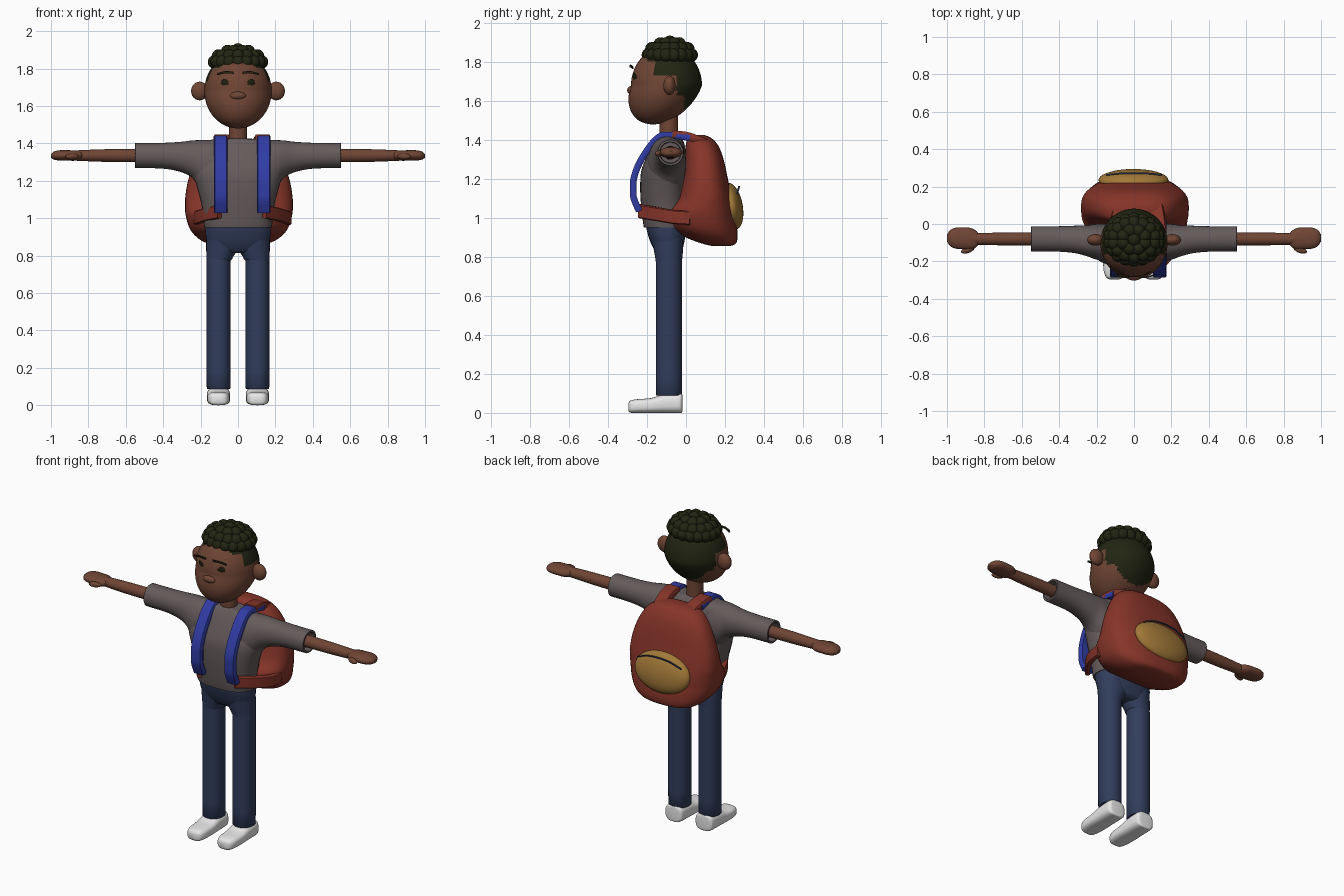
import bpy, bmesh, math
from mathutils import Vector, Matrix

cube = bpy.data.objects.get("Cube")
if cube:
    bpy.data.objects.remove(cube)


def mat(name, *rgb):
    m = bpy.data.materials.new(name)
    m.use_nodes = True
    m.diffuse_color = (*rgb, 1)
    m.node_tree.nodes["Principled BSDF"].inputs["Base Color"].default_value = (*rgb, 1)
    return m


SKIN = mat("brown skin", .16, .06, .035)
HAIR = mat("dark hair", .016, .018, .006)
SHIRT = mat("grey shirt", .13, .105, .105)
JEANS = mat("navy jeans", .03, .046, .105)
SHOE = mat("white shoe", .8, .8, .8)
PACK = mat("rust red pack", .24, .035, .022)
STRAP = mat("blue strap", .03, .045, .37)
POCKET = mat("ochre pocket", .36, .19, .04)
SIDES = ((1, "left"), (-1, "right"))


def finish(bm, name, *mats):
    bmesh.ops.recalc_face_normals(bm, faces=bm.faces[:])
    me = bpy.data.meshes.new(name)
    bm.to_mesh(me)
    bm.free()
    ob = bpy.data.objects.new(name, me)
    bpy.context.collection.objects.link(ob)
    for m in mats:
        me.materials.append(m)
    bpy.ops.object.select_all(action='DESELECT')
    ob.select_set(True)
    bpy.context.view_layer.objects.active = ob
    bpy.ops.object.shade_smooth_by_angle(angle=math.radians(45))
    return ob


def smooth_path(pts, steps=5):
    """Interpolate tuples with a curve that never overshoots."""
    out = []
    for i in range(len(pts) - 1):
        a, b, c, d = (pts[max(0, min(len(pts) - 1, i + k))] for k in (-1, 0, 1, 2))
        for s in range(steps):
            t = s / steps
            row = []
            for p, q, r, w in zip(a, b, c, d):
                v = q + .5 * t * (r - p + t * (2*p - 5*q + 4*r - w + t * (3*(q - r) + w - p)))
                row.append(max(min(q, r), min(max(q, r), v)))
            out.append(tuple(row))
    return out + [tuple(pts[-1])]


def skin_rings(bm, rings):
    rings = [[bm.verts.new(p) for p in ring] for ring in rings]
    n = len(rings[0])
    for a, b in zip(rings, rings[1:]):
        for i in range(n):
            bm.faces.new((a[i], a[(i + 1) % n], b[(i + 1) % n], b[i]))
    bm.faces.new(rings[0])
    bm.faces.new(rings[-1])


def loft(name, material, axis, sections, power=2, flip=1, n=32):
    """Sections are (position, centre u, centre v, radius u, radius v)."""
    def bend(v):
        return math.copysign(abs(v) ** (2 / power), v)
    rings = []
    for pos, cu, cv, ru, rv in smooth_path(sections):
        ring = []
        for i in range(n):
            a = math.tau * i / n
            p = [cu + ru * bend(math.cos(a)), cv + rv * bend(math.sin(a))]
            p.insert(axis, pos)
            ring.append((p[0] * flip, p[1], p[2]))
        rings.append(ring)
    bm = bmesh.new()
    skin_rings(bm, rings)
    return finish(bm, name, material)


def ribbon(name, material, path, across, half_w, half_t):
    """Flat strip swept along a path; across is its width direction."""
    pts = [Vector(p) for p in smooth_path(path)]
    across = Vector(across)
    rings = []
    for i, p in enumerate(pts):
        tangent = pts[min(i + 1, len(pts) - 1)] - pts[max(i - 1, 0)]
        up = tangent.cross(across).normalized() * half_t
        side = across * half_w
        rings.append([p + side * u + up * v for u, v in
                      ((1, .5), (.85, 1), (-.85, 1), (-1, .5),
                       (-1, -.5), (-.85, -1), (.85, -1), (1, -.5))])
    bm = bmesh.new()
    skin_rings(bm, rings)
    return finish(bm, name, material)


def ball(name, material, loc, radii, rot=(0, 0, 0), seg=24):
    bm = bmesh.new()
    bmesh.ops.create_uvsphere(bm, u_segments=seg, v_segments=seg // 2, radius=1)
    ob = finish(bm, name, material)
    ob.location, ob.scale, ob.rotation_euler = loc, radii, rot
    return ob


# Head: egg with the chin pushed forward, hair painted on the back
bm = bmesh.new()
bmesh.ops.create_uvsphere(bm, u_segments=64, v_segments=48, radius=1)
for v in bm.verts:
    x, y, z = v.co
    v.co = (.18 * x, -.1 + .182 * y + .07 * min(z, 0), 1.68 + .2 * z)
for f in bm.faces:
    c = f.calc_center_median()
    limit = next(y for z, y in ((1.83, -1), (1.8, -.2), (1.73, -.16),
                                (1.63, -.05), (1.55, -.01), (0, 1)) if c.z > z)
    f.material_index = int(c.y > limit)
finish(bm, "head", SKIN, HAIR)

# Curls: rings of balls over the crown
bm = bmesh.new()
for elevation, count in ((8, 18), (34, 14), (62, 8), (90, 1)):
    e = math.radians(elevation)
    for i in range(count):
        a = math.tau * (i + .5) / count
        at = Vector((.13 * math.cos(e) * math.cos(a),
                     -.083 + .11 * math.cos(e) * math.sin(a), 1.825 + .075 * math.sin(e)))
        bmesh.ops.create_uvsphere(bm, u_segments=14, v_segments=8, radius=.036,
                                  matrix=Matrix.Translation(at))
finish(bm, "curls", HAIR)

# Face and neck
ball("nose", SKIN, (0, -.28, 1.655), (.043, .022, .022))
loft("neck", SKIN, 2, [(1.38, 0, -.088, .048, .048), (1.56, 0, -.088, .048, .048)])
for s, side in SIDES:
    ball(side + "_ear", SKIN, (.205 * s, -.085, 1.68), (.046, .031, .05))
    ball(side + "_eye", HAIR, (.07 * s, -.263, 1.722), (.022, .0048, .022),
         (.2, 0, s * .4))
    ribbon(side + "_eyebrow", HAIR,
           [(.025 * s, -.285, 1.778), (.07 * s, -.283, 1.78), (.11 * s, -.272, 1.77)],
           (0, 0, 1), .006, .004)

# Shirt body
loft("shirt", SHIRT, 2, [
    (.955, 0, -.108, .165, .095), (.95, 0, -.108, .18, .108), (1.06, 0, -.112, .193, .118),
    (1.15, 0, -.115, .215, .12), (1.24, 0, -.112, .24, .118), (1.32, 0, -.1, .245, .1),
    (1.38, 0, -.09, .225, .082), (1.415, 0, -.088, .17, .062), (1.425, 0, -.088, .06, .05)], 2.4)

# Jeans top
loft("jeans_hips", JEANS, 2, [
    (.815, 0, -.09, .1, .05), (.83, 0, -.09, .155, .068), (.87, 0, -.095, .168, .085),
    (.92, 0, -.1, .175, .097), (.96, 0, -.105, .175, .1)], 2.4)

for s, side in SIDES:
    # Sleeve with a hollow cuff
    loft(side + "_sleeve", SHIRT, 0, [
        (.12, -.1, 1.27, .1, .148), (.2, -.095, 1.29, .095, .128), (.25, -.09, 1.317, .083, .098),
        (.31, -.083, 1.328, .074, .08), (.4, -.08, 1.334, .068, .069), (.53, -.08, 1.335, .067, .067),
        (.548, -.08, 1.335, .067, .067), (.55, -.08, 1.335, .055, .055),
        (.51, -.08, 1.335, .052, .052)], 2.1, s)
    # Arm, hand and thumb
    loft(side + "_arm", SKIN, 0, [
        (.45, -.08, 1.335, .036, .036), (.7, -.08, 1.335, .034, .034),
        (.88, -.08, 1.335, .031, .027)], 2, s, 20)
    loft(side + "_hand", SKIN, 0, [
        (.83, -.08, 1.335, .025, .018), (.845, -.08, 1.335, .045, .024),
        (.88, -.078, 1.335, .058, .028), (.94, -.076, 1.336, .058, .028),
        (.98, -.075, 1.335, .045, .023), (1, -.075, 1.333, .018, .01)], 2.1, s, 24)
    ball(side + "_thumb", SKIN, (.888 * s, -.138, 1.33), (.038, .017, .016), (0, 0, -.35 * s))
    # Leg
    loft(side + "_leg", JEANS, 2, [
        (.088, .104, -.088, .05, .055), (.09, .104, -.088, .063, .067),
        (.72, .104, -.088, .064, .067), (.78, .1, -.088, .068, .068),
        (.83, .088, -.09, .082, .074), (.9, .085, -.095, .085, .08)], 2.1, s)
    # Shoe
    loft(side + "_shoe", SHOE, 1, [
        (-.296, .104, .03, .025, .018), (-.285, .104, .032, .045, .031),
        (-.25, .104, .035, .058, .035), (-.18, .104, .038, .062, .038),
        (-.12, .104, .047, .062, .047), (-.04, .104, .05, .06, .05),
        (-.022, .104, .05, .05, .048), (-.018, .104, .05, .035, .035)], 3, s)

# Backpack: wide low belly, narrow top, base sloping down to the rear
loft("backpack", PACK, 2, [
    (.857, 0, .18, .1, .05), (.868, 0, .17, .17, .085), (.9, .003, .132, .225, .133),
    (.95, .004, .092, .265, .17), (1.03, .005, .075, .287, .176), (1.1, .005, .095, .288, .142),
    (1.2, .005, .098, .272, .117), (1.3, .005, .093, .235, .1), (1.37, .005, .082, .19, .084),
    (1.41, .005, .07, .135, .06), (1.425, .005, .065, .07, .03)], 2.5, n=48)
ball("pack_pocket", POCKET, (-.003, .235, 1.06), (.187, .056, .122), (.18, 0, 0), 40)
ribbon("pocket_zip", JEANS,
       [(-.15, .262, 1.125), (-.08, .27, 1.152), (0, .272, 1.16),
        (.08, .27, 1.152), (.15, .262, 1.125)], (0, 0, 1), .004, .004)

# Harness, set slightly off centre
for s, side in SIDES:
    def at(x, y, z):
        return (.022 + s * x, y, z)
    ribbon(side + "_strap", STRAP, [
        at(.115, .02, 1.41), at(.115, -.06, 1.425), at(.115, -.12, 1.425), at(.115, -.175, 1.38),
        at(.115, -.24, 1.28), at(.115, -.27, 1.19), at(.115, -.27, 1.11),
        at(.115, -.24, 1.035)], (1, 0, 0), .036, .017)
    ribbon(side + "_strap_anchor", PACK, [
        at(.11, -.07, 1.428), at(.105, .01, 1.42), at(.09, .1, 1.385)], (1, 0, 0), .042, .02)
    ribbon(side + "_lower_strap", PACK, [
        at(.25, .02, 1), at(.235, -.06, 1.005), at(.19, -.15, 1.02), at(.12, -.238, 1.035)],
        (0, 0, 1), .036, .014)
